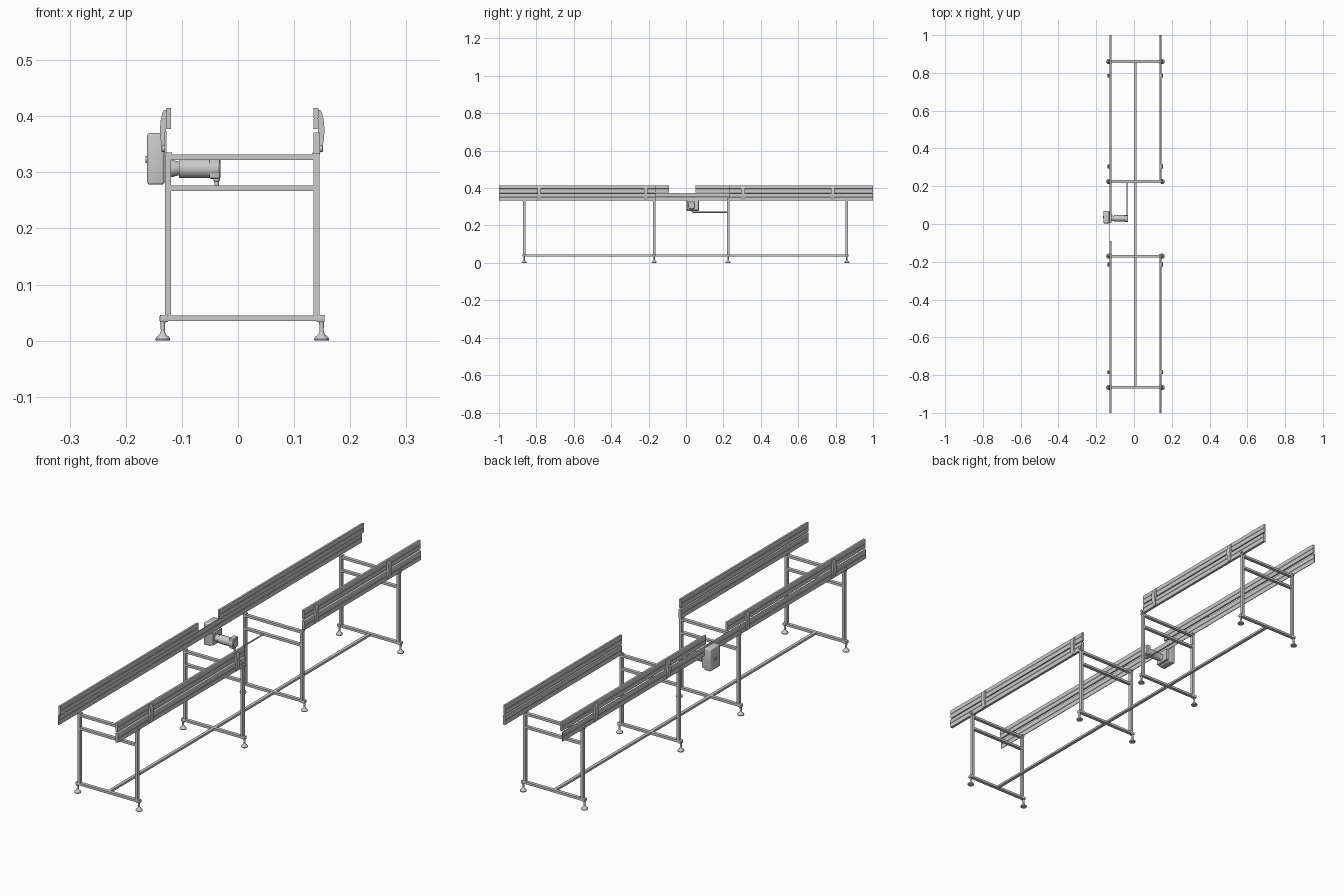
import bpy, bmesh, math
from mathutils import Vector

if "Cube" in bpy.data.objects:
    bpy.data.objects.remove(bpy.data.objects["Cube"])

CX = 0.0075                              # mid-plane between the two legs
STATIONS = (-0.865, -0.17, 0.225, 0.86)  # support frames along y
CLAMPS = (-0.785, -0.215, 0.305, 0.785)  # rail clamps along y


def finish(name, bm, smooth=False):
    bmesh.ops.recalc_face_normals(bm, faces=bm.faces)
    me = bpy.data.meshes.new(name)
    bm.to_mesh(me)
    bm.free()
    ob = bpy.data.objects.new(name, me)
    bpy.context.collection.objects.link(ob)
    if smooth:
        bpy.ops.object.select_all(action='DESELECT')
        ob.select_set(True)
        bpy.context.view_layer.objects.active = ob
        bpy.ops.object.shade_smooth_by_angle(angle=math.radians(35))
    return ob


def box(name, x, y, z, bevel=0.0, segments=2):
    bm = bmesh.new()
    bmesh.ops.create_cube(bm, size=1)
    for v in bm.verts:
        v.co = [a[0] + (c + 0.5) * (a[1] - a[0]) for a, c in zip((x, y, z), v.co)]
    if bevel:
        bmesh.ops.bevel(bm, geom=bm.edges[:], offset=bevel, segments=segments,
                        affect='EDGES', profile=0.5)
    return finish(name, bm, bevel > 0)


def extrude_y(name, profile, y0, y1, smooth=False):
    """Sweep an (x, z) outline along y."""
    bm = bmesh.new()
    face = bm.faces.new([bm.verts.new((x, y0, z)) for x, z in profile])
    new = bmesh.ops.extrude_face_region(bm, geom=[face])['geom']
    for v in new:
        if isinstance(v, bmesh.types.BMVert):
            v.co.y = y1
    return finish(name, bm, smooth)


def lathe(name, origin, axis, profile, n=24):
    """Turn an (along, radius) outline round an axis through origin."""
    bm = bmesh.new()
    q = Vector((0, 0, 1)).rotation_difference(Vector(axis))
    rings = []
    for h, r in profile:
        rings.append([bm.verts.new(Vector(origin) + q @ Vector(
            (r * math.cos(2 * math.pi * i / n), r * math.sin(2 * math.pi * i / n), h)))
            for i in range(n)])
    for a, b in zip(rings, rings[1:]):
        for i in range(n):
            bm.faces.new((a[i], a[(i + 1) % n], b[(i + 1) % n], b[i]))
    bm.faces.new(rings[0])
    bm.faces.new(rings[-1])
    return finish(name, bm, True)


def cable(name, pts, r):
    cu = bpy.data.curves.new(name, 'CURVE')
    cu.dimensions = '3D'
    cu.bevel_depth, cu.bevel_resolution, cu.use_fill_caps = r, 2, True
    sp = cu.splines.new('POLY')
    sp.points.add(len(pts) - 1)
    for p, c in zip(sp.points, pts):
        p.co = (*c, 1)
    bpy.context.collection.objects.link(bpy.data.objects.new(name, cu))


# Support frames: legs, cross bars, levelling feet
T = 0.007
for y in STATIONS:
    ys = (y - T, y + T)
    for s, side in ((-1, "left"), (1, "right")):
        def X(a, b):
            return tuple(sorted((CX + s * a, CX + s * b)))
        box(side + "_leg", X(0.127, 0.138), ys, (0.035, 0.335))
        box(side + "_foot_socket", X(0.132, 0.147), (y - 0.008, y + 0.008),
            (0.033, 0.046), 0.002)
        lathe(side + "_levelling_foot", (CX + s * 0.1415, y, 0), (0, 0, 1),
              ((0, 0.0125), (0.003, 0.0135), (0.006, 0.012), (0.011, 0.006),
               (0.014, 0.0045), (0.017, 0.0035), (0.034, 0.0045)), 20)
        box(side + "_rail_seat", X(0.125, 0.139), (y - 0.009, y + 0.009), (0.330, 0.335))
        lathe(side + "_seat_bolt", (CX + s * 0.137, y, 0.342), (s, 0, 0),
              ((0, 0.006), (0.006, 0.006), (0.007, 0.004)), 12)
    for z, part in ((0.035, "base_bar"), (0.267, "lower_cross_bar"), (0.322, "upper_cross_bar")):
        box(part, (CX - 0.128, CX + 0.128), ys, (z, z + 0.0095))

# Long tie bar along the floor
box("tie_bar", (CX - 0.0065, CX + 0.0065), (STATIONS[0], STATIONS[-1]), (0.0355, 0.0440))


# Side rails: shallow groove along the inner and outer faces
def rail(name, inner, outer, z0, z1, y0, y1):
    d = 0.0012 if outer > inner else -0.0012
    m = (z0 + z1) / 2
    g = 0.0012
    prof = [(inner, z0), (outer - d, z0), (outer, z0 + 0.002),
            (outer, m - g), (outer - d, m), (outer, m + g),
            (outer, z1 - 0.002), (outer - d, z1), (inner, z1),
            (inner, m + g), (inner + d, m), (inner, m - g)]
    extrude_y(name, prof, y0, y1)


for y0, y1 in ((-1.0, -0.16), (0.23, 1.0)):
    rail("right_lower_rail", 0.1345, 0.146, 0.333, 0.371, y0, y1)
    rail("right_upper_rail", 0.1345, 0.1435, 0.377, 0.415, y0, y1)
for y0, y1 in ((-1.0, -0.09), (0.05, 1.0)):
    rail("left_upper_rail", -0.1195, -0.1285, 0.377, 0.415, y0, y1)
rail("left_lower_rail", -0.127, -0.131, 0.334, 0.374, -1.0, 1.0)

# Bowed clamps tying upper and lower rails together
for y in CLAMPS:
    for s, side in ((-1, "left"), (1, "right")):
        inner = [(0.1355, 0.411), (0.1355, 0.335)]
        bow = [(0.1395, 0.335), (0.1435, 0.347), (0.1460, 0.362), (0.1465, 0.376),
               (0.1455, 0.392), (0.1425, 0.405), (0.1395, 0.411)]
        extrude_y(side + "_rail_clamp", [(CX + s * x, z) for x, z in inner + bow],
                  y - 0.010, y + 0.010, True)

# Drive: rounded transmission cover outside the left rail
box("drive_cover", (-0.162, -0.131), (0.003, 0.070), (0.278, 0.370), 0.005, 3)
lathe("cover_knob", (-0.160, 0.037, 0.323), (-1, 0, 0), ((0, 0.006), (0.005, 0.006)), 16)
box("motor_plate", (-0.132, -0.119), (0.005, 0.066), (0.284, 0.334))

# Motor body with tapered nose and end cap
MY, MZ = 0.030, 0.307
lathe("motor", (-0.120, MY, MZ), (1, 0, 0),
      ((0, 0.015), (0.004, 0.015), (0.015, 0.012), (0.0152, 0.0172), (0.072, 0.0172),
       (0.0722, 0.0185), (0.086, 0.0185), (0.089, 0.016)), 32)
box("terminal_box", (-0.051, -0.032), (MY - 0.016, MY + 0.016), (0.289, 0.331), 0.002)
lathe("cable_gland", (-0.038, MY, 0.291), (0, 0, -1),
      ((0, 0.006), (0.006, 0.006), (0.007, 0.004), (0.014, 0.004)), 12)

# Cable from the motor to the frame
cable("motor_cable", ((-0.038, MY, 0.280), (-0.038, MY + 0.002, 0.274),
                      (-0.038, MY + 0.008, 0.271), (-0.038, 0.222, 0.271)), 0.003)
